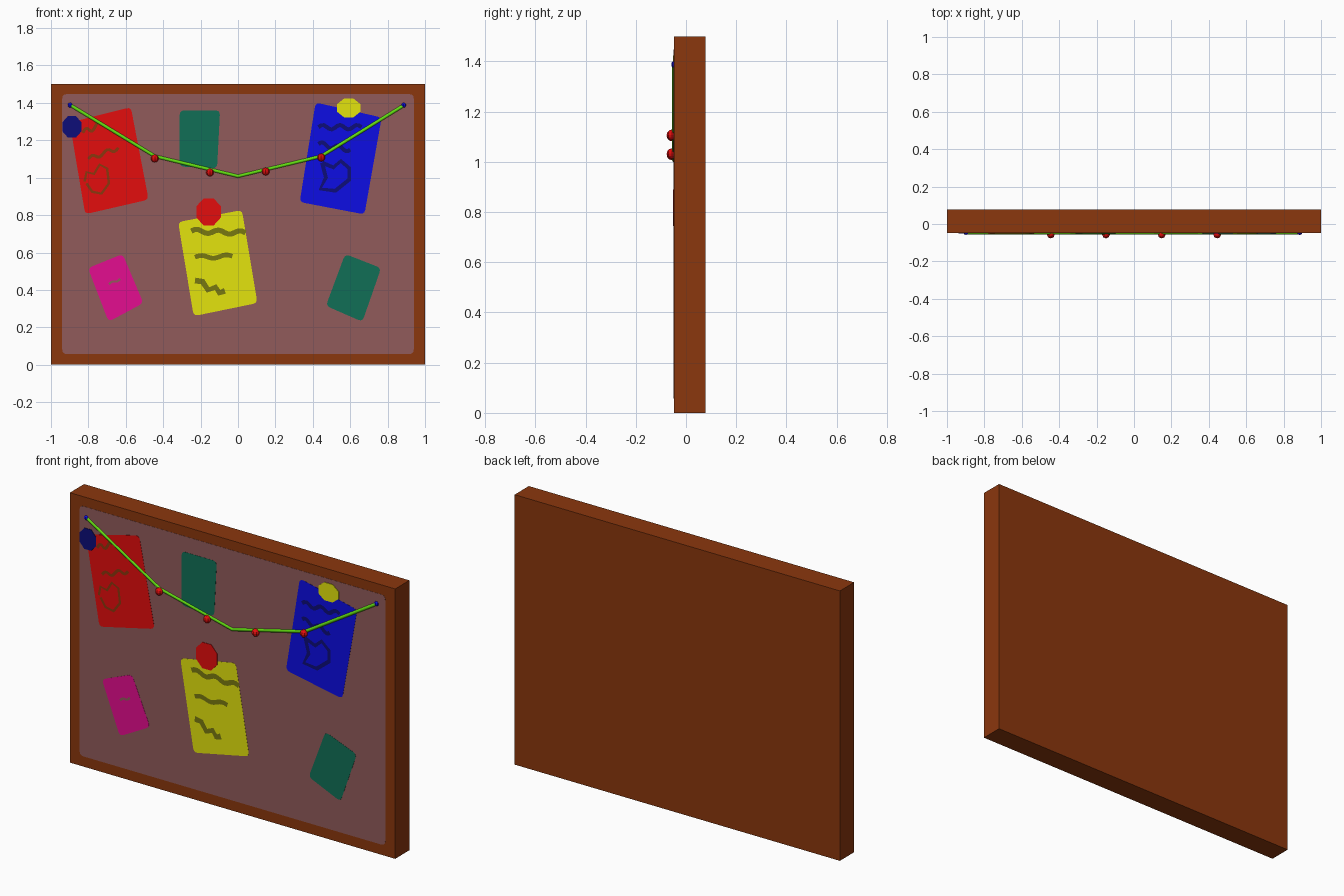
import bpy, bmesh, math
from mathutils import Vector

if "Cube" in bpy.data.objects:
    bpy.data.objects.remove(bpy.data.objects["Cube"])

FRONT = -0.048   # front plane of the board


def mat(name, r, g, b):
    m = bpy.data.materials.new(name)
    m.diffuse_color = (r, g, b, 1)
    m.use_nodes = True
    m.node_tree.nodes["Principled BSDF"].inputs["Base Color"].default_value = m.diffuse_color
    return m


BROWN = mat("wood_brown", 0.258, 0.038, 0.004)
MAUVE = mat("cork_mauve", 0.283, 0.105, 0.105)
RED = mat("red", 0.775, 0.004, 0.004)
TEAL = mat("teal", 0.0056, 0.159, 0.093)
BLUE = mat("blue", 0.004, 0.004, 0.775)
YELLOW = mat("yellow", 0.775, 0.775, 0.004)
PINK = mat("magenta", 0.775, 0.004, 0.279)
LIME = mat("lime", 0.127, 0.75, 0.006)
NAVY = mat("navy", 0.004, 0.004, 0.19)
OLIVE = mat("olive", 0.19, 0.19, 0.005)


def finish(bm, name, material):
    bmesh.ops.recalc_face_normals(bm, faces=bm.faces)
    me = bpy.data.meshes.new(name)
    bm.to_mesh(me)
    bm.free()
    me.materials.append(material)
    ob = bpy.data.objects.new(name, me)
    bpy.context.collection.objects.link(ob)
    return ob


def plate(name, pts, level, material):
    """Flat outline in x,z raised 'level' thousandths off the board front."""
    bm = bmesh.new()
    face = bm.faces.new([bm.verts.new((x, FRONT + 0.0005, z)) for x, z in pts])
    out = bmesh.ops.extrude_face_region(bm, geom=[face])
    for v in out["geom"]:
        if isinstance(v, bmesh.types.BMVert):
            v.co.y = FRONT - 0.001 * level
    return finish(bm, name, material)


def rounded(corners, r, steps=3):
    """Round each corner of a polygon with a small curve."""
    pts, n = [], len(corners)
    for i in range(n):
        p = Vector(corners[i])
        a = p + (Vector(corners[i - 1]) - p).normalized() * r
        b = p + (Vector(corners[(i + 1) % n]) - p).normalized() * r
        for k in range(steps + 1):
            t = k / steps
            pts.append(a * (1 - t) ** 2 + p * 2 * t * (1 - t) + b * t * t)
    return pts


def stroke(name, pts, width, material):
    """Pen line: a flat ribbon through points in x,z."""
    bm = bmesh.new()
    p = [Vector(q) for q in pts]
    rows = []
    for i, q in enumerate(p):
        d = (p[min(i + 1, len(p) - 1)] - p[max(i - 1, 0)]).normalized()
        s = Vector((-d.y, d.x)) * width / 2
        rows.append([bm.verts.new((c.x, FRONT - 0.003, c.y)) for c in (q - s, q + s)])
    for a, b in zip(rows, rows[1:]):
        f = bm.faces.new((a[0], b[0], b[1], a[1]))
        f.normal_update()
        if f.normal.y > 0:
            f.normal_flip()
    me = bpy.data.meshes.new(name)
    bm.to_mesh(me)
    bm.free()
    me.materials.append(material)
    bpy.context.collection.objects.link(bpy.data.objects.new(name, me))


def wave(a, b, amp, waves, n=16):
    """Wavy line of handwriting from a to b."""
    a, b = Vector(a), Vector(b)
    return [a.lerp(b, i / n) + Vector((0, amp * math.sin(i / n * waves * math.tau)))
            for i in range(n + 1)]


def ball(name, x, y, z, r, material):
    bm = bmesh.new()
    bmesh.ops.create_uvsphere(bm, u_segments=8, v_segments=6, radius=r)
    bmesh.ops.translate(bm, verts=bm.verts, vec=(x, y, z))
    finish(bm, name, material)


# board body
bm = bmesh.new()
bmesh.ops.create_cube(bm, size=1)
bmesh.ops.scale(bm, verts=bm.verts, vec=(2, 0.125, 1.5))
bmesh.ops.translate(bm, verts=bm.verts, vec=(0, FRONT + 0.0625, 0.75))
finish(bm, "board_frame", BROWN)

# cork panel
plate("cork_panel", rounded([(-0.94, 0.057), (0.94, 0.057), (0.94, 1.447), (-0.94, 1.447)], 0.025),
      1, MAUVE)

# paper notes
notes = [
    ("red_note", RED, [(-0.90, 1.295), (-0.573, 1.377), (-0.478, 0.883), (-0.817, 0.805)]),
    ("blue_note", BLUE, [(0.415, 1.402), (0.768, 1.322), (0.676, 0.804), (0.33, 0.87)]),
    ("teal_note_top", TEAL, [(-0.312, 1.36), (-0.096, 1.36), (-0.112, 1.05), (-0.312, 1.06)]),
    ("yellow_note", YELLOW, [(-0.32, 0.763), (0.021, 0.827), (0.104, 0.33), (-0.237, 0.26)]),
    ("magenta_note", PINK, [(-0.802, 0.517), (-0.617, 0.592), (-0.506, 0.33), (-0.692, 0.23)]),
    ("teal_note_low", TEAL, [(0.573, 0.592), (0.765, 0.517), (0.665, 0.23), (0.47, 0.315)]),
]
for name, m, corners in notes:
    plate(name, rounded(corners, 0.025), 2, m)

# handwriting
stroke("red_note_line_1", wave((-0.83, 1.24), (-0.73, 1.29), 0.015, 1.5), 0.016, BROWN)
stroke("red_note_line_2", wave((-0.80, 1.10), (-0.64, 1.16), 0.012, 2), 0.016, BROWN)
stroke("red_note_heart", [(-0.81, 0.97), (-0.78, 0.925), (-0.73, 0.915), (-0.69, 0.97),
                          (-0.70, 1.05), (-0.74, 1.07), (-0.77, 1.02), (-0.81, 1.03),
                          (-0.82, 0.98)], 0.014, BROWN)
stroke("blue_note_line_1", wave((0.43, 1.27), (0.66, 1.27), 0.012, 2.5), 0.022, NAVY)
stroke("blue_note_line_2", wave((0.43, 1.18), (0.60, 1.15), 0.012, 2), 0.022, NAVY)
stroke("blue_note_heart", [(0.45, 1.08), (0.51, 1.055), (0.55, 1.09), (0.595, 1.05), (0.595, 0.99),
                           (0.52, 0.93), (0.44, 0.94), (0.47, 1.0), (0.45, 1.08)], 0.022, NAVY)
stroke("yellow_note_line_1", wave((-0.25, 0.715), (0.04, 0.705), 0.01, 2.5), 0.028, OLIVE)
stroke("yellow_note_line_2", wave((-0.23, 0.575), (-0.03, 0.58), 0.008, 1.5), 0.025, OLIVE)
stroke("yellow_note_line_3", [(-0.23, 0.45), (-0.19, 0.445), (-0.16, 0.40), (-0.12, 0.415),
                              (-0.10, 0.385), (-0.07, 0.395)], 0.032, OLIVE)
stroke("magenta_note_line", wave((-0.69, 0.43), (-0.63, 0.46), 0.006, 1), 0.012, MAUVE)

# flat pin heads
for name, m, x, z, rx, rz in [("navy_pin", NAVY, -0.888, 1.272, 0.055, 0.063),
                              ("yellow_pin", YELLOW, 0.592, 1.373, 0.067, 0.054),
                              ("red_pin", RED, -0.157, 0.817, 0.071, 0.078)]:
    plate(name, [(x + rx * math.cos(math.tau * (i + 0.5) / 8),
                  z + rz * math.sin(math.tau * (i + 0.5) / 8)) for i in range(8)], 4, m)

# hanging garland cord
cord = [(-0.896, 1.388), (-0.445, 1.115), (0, 1.008), (0.445, 1.115), (0.888, 1.388)]
cu = bpy.data.curves.new("garland_cord", "CURVE")
cu.dimensions = "3D"
cu.bevel_depth = 0.010
cu.bevel_resolution = 1
cu.use_fill_caps = True
sp = cu.splines.new("POLY")
sp.points.add(len(cord) - 1)
for pt, (x, z) in zip(sp.points, cord):
    pt.co = (x, -0.046, z, 1)
cu.materials.append(LIME)
ob = bpy.data.objects.new("garland_cord", cu)
bpy.context.collection.objects.link(ob)
bpy.context.view_layer.objects.active = ob
ob.select_set(True)
bpy.ops.object.convert(target="MESH")

# garland beads and end pins
for i, (x, z) in enumerate([(-0.445, 1.103), (-0.15, 1.028), (0.148, 1.033), (0.445, 1.108)]):
    ball(f"garland_bead_{i + 1}", x, -0.056, z, 0.021, RED)
for side, x in (("left", -0.898), ("right", 0.886)):
    ball(f"garland_end_{side}", x, -0.045, 1.388, 0.014, BLUE)
